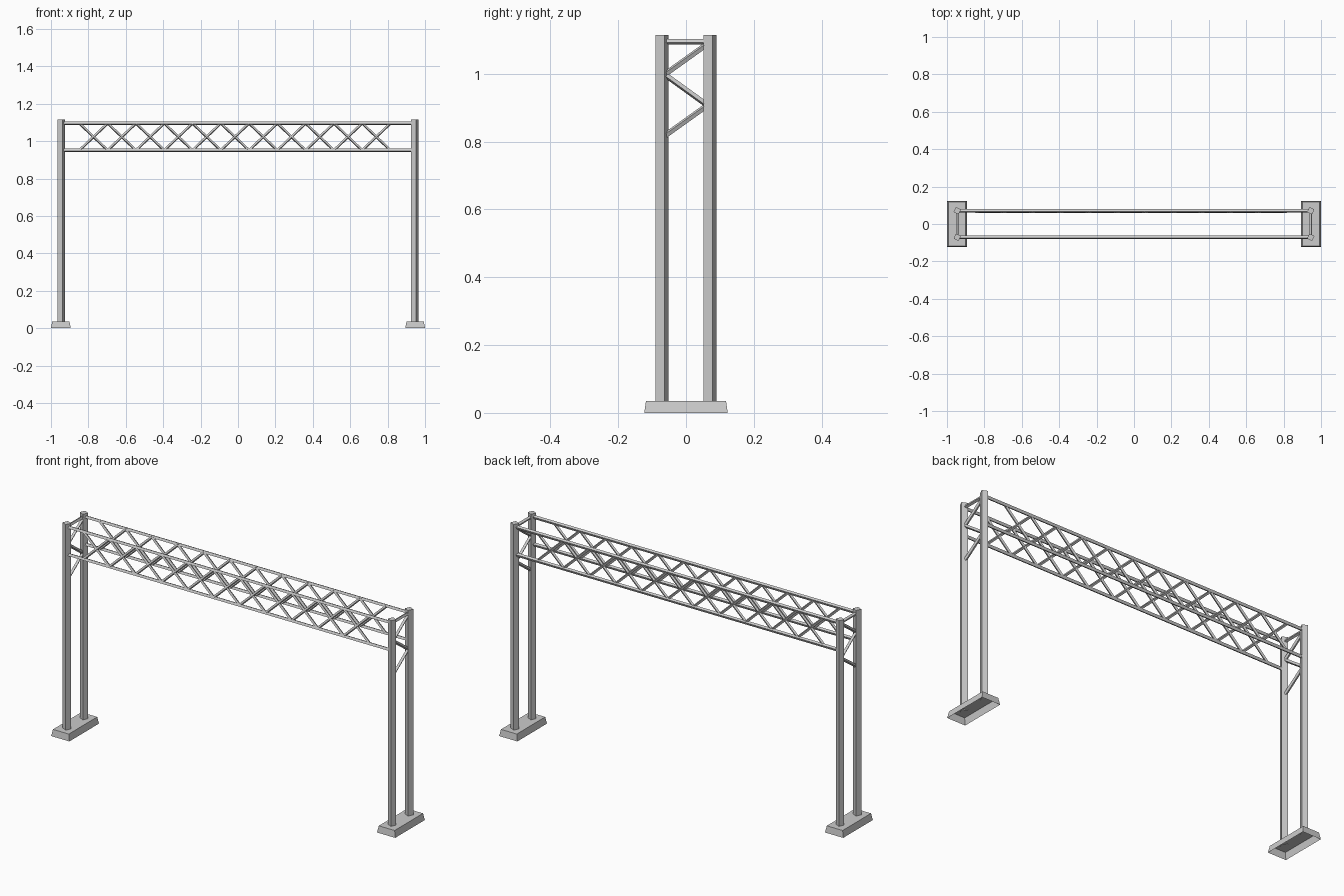
import bpy, bmesh, math
from mathutils import Vector, Matrix

if "Cube" in bpy.data.objects:
    bpy.data.objects.remove(bpy.data.objects["Cube"])

POST_X, SIDE_Y = 0.945, 0.071
TOP_Z, LOW_Z = 1.095, 0.951


def add_object(name, bm):
    mesh = bpy.data.meshes.new(name)
    bm.to_mesh(mesh)
    bm.free()
    obj = bpy.data.objects.new(name, mesh)
    bpy.context.collection.objects.link(obj)
    return obj


def bar(bm, a, b, radius, roll=0.0):
    """Four-sided bar running from a to b."""
    a, b = Vector(a), Vector(b)
    d = b - a
    if abs(d.x) < 1e-6 and abs(d.y) < 1e-6:
        turn = Matrix.Identity(4)
    else:
        turn = d.to_track_quat('Z', 'Y').to_matrix().to_4x4()
    m = Matrix.Translation((a + b) / 2) @ turn @ Matrix.Rotation(math.radians(roll), 4, 'Z')
    bmesh.ops.create_cone(bm, cap_ends=True, segments=4, radius1=radius,
                          radius2=radius, depth=d.length, matrix=m)


# Tapered footings, open underneath
for side, sx in (("left", -1), ("right", 1)):
    bm = bmesh.new()
    bmesh.ops.create_cube(bm, size=1)
    for v in bm.verts:
        top = v.co.z > 0
        hx, hy = (0.046, 0.118) if top else (0.053, 0.123)
        v.co = Vector((sx * 0.947 + math.copysign(hx, v.co.x),
                       math.copysign(hy, v.co.y), 0.035 if top else 0))
    bottom = [f for f in bm.faces if f.normal.z < -0.5 or f.calc_center_median().z < 1e-4]
    bmesh.ops.delete(bm, geom=bottom, context='FACES_ONLY')
    add_object(side + "_footing", bm)

    # Pair of posts, slightly turned about their axes
    for face, sy in (("front", -1), ("back", 1)):
        bm = bmesh.new()
        bar(bm, (sx * POST_X, sy * SIDE_Y, 0.032), (sx * POST_X, sy * SIDE_Y, 1.115), 0.0207, 20)
        add_object(f"{side}_{face}_post", bm)

    # Zigzag bracing between the posts
    bm = bmesh.new()
    path = [(-0.065, TOP_Z), (0.065, TOP_Z)]
    bar(bm, (sx * POST_X, -0.067, TOP_Z), (sx * POST_X, 0.067, TOP_Z), 0.0085, 20)
    zigzag = [(0.063, 1.088), (-0.063, 0.998), (0.063, 0.907), (-0.063, 0.817)]
    for (y0, z0), (y1, z1) in zip(zigzag, zigzag[1:]):
        bar(bm, (sx * POST_X, y0, z0), (sx * POST_X, y1, z1), 0.0085, 20)
    add_object(side + "_end_brace", bm)

# Truss sides: two chords plus a crossed lattice
CELLS, START, STEP = 11, -0.848, 0.1512
for face, y, web_y in (("front", -SIDE_Y, -0.070), ("back", SIDE_Y, 0.066)):
    for level, z in (("upper", TOP_Z), ("lower", LOW_Z)):
        bm = bmesh.new()
        bar(bm, (-POST_X, y, z), (POST_X, y, z), 0.0095, 20)
        add_object(f"{face}_{level}_chord", bm)
    bm = bmesh.new()
    for i in range(CELLS):
        x0, x1 = START + i * STEP, START + (i + 1) * STEP
        bar(bm, (x0, web_y, TOP_Z), (x1, web_y, LOW_Z), 0.0075, 20)
        bar(bm, (x0, web_y, LOW_Z), (x1, web_y, TOP_Z), 0.0075, 20)
    add_object(face + "_lattice", bm)
